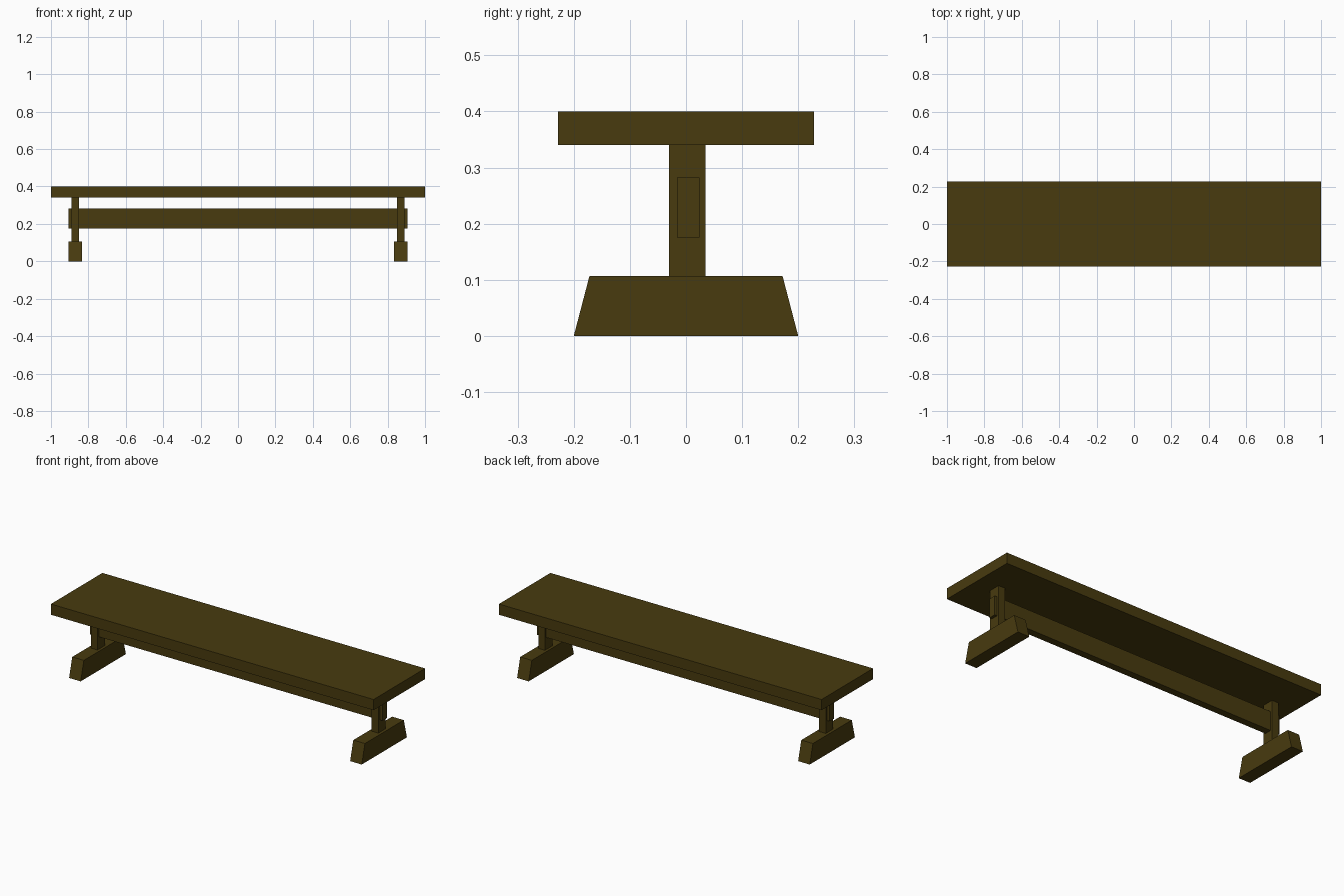
import bpy
import bmesh

cube = bpy.data.objects.get("Cube")
if cube:
    bpy.data.objects.remove(cube, do_unlink=True)

# Dark wood
wood = bpy.data.materials.new("dark_wood")
wood.use_nodes = True
colour = (0.065, 0.043, 0.0045, 1)
wood.diffuse_color = colour
wood.node_tree.nodes["Principled BSDF"].inputs["Base Color"].default_value = colour


def block(name, x, y, z, top_inset=0):
    """Box from (min, max) ranges, with the top optionally narrowed in y."""
    bm = bmesh.new()
    bmesh.ops.create_cube(bm, size=1)
    for v in bm.verts:
        upper = v.co.z > 0
        inset = top_inset if upper else 0
        v.co.x = x[v.co.x > 0]
        v.co.y = y[1] - inset if v.co.y > 0 else y[0] + inset
        v.co.z = z[upper]
    bmesh.ops.recalc_face_normals(bm, faces=bm.faces)
    mesh = bpy.data.meshes.new(name)
    bm.to_mesh(mesh)
    bm.free()
    mesh.materials.append(wood)
    obj = bpy.data.objects.new(name, mesh)
    bpy.context.collection.objects.link(obj)
    return obj


# Seat plank and the long rail under it
block("seat", (-1, 1), (-0.228, 0.228), (0.34, 0.4))
block("stretcher_rail", (-0.907, 0.907), (-0.016, 0.024), (0.175, 0.282))

# Post and tapered foot at each end
for side, s in (("left", 1), ("right", -1)):
    block(side + "_post", sorted((s * 0.85, s * 0.891)), (-0.03, 0.035), (0.107, 0.34))
    block(side + "_foot", sorted((s * 0.835, s * 0.907)), (-0.2, 0.2), (0, 0.107), 0.028)
